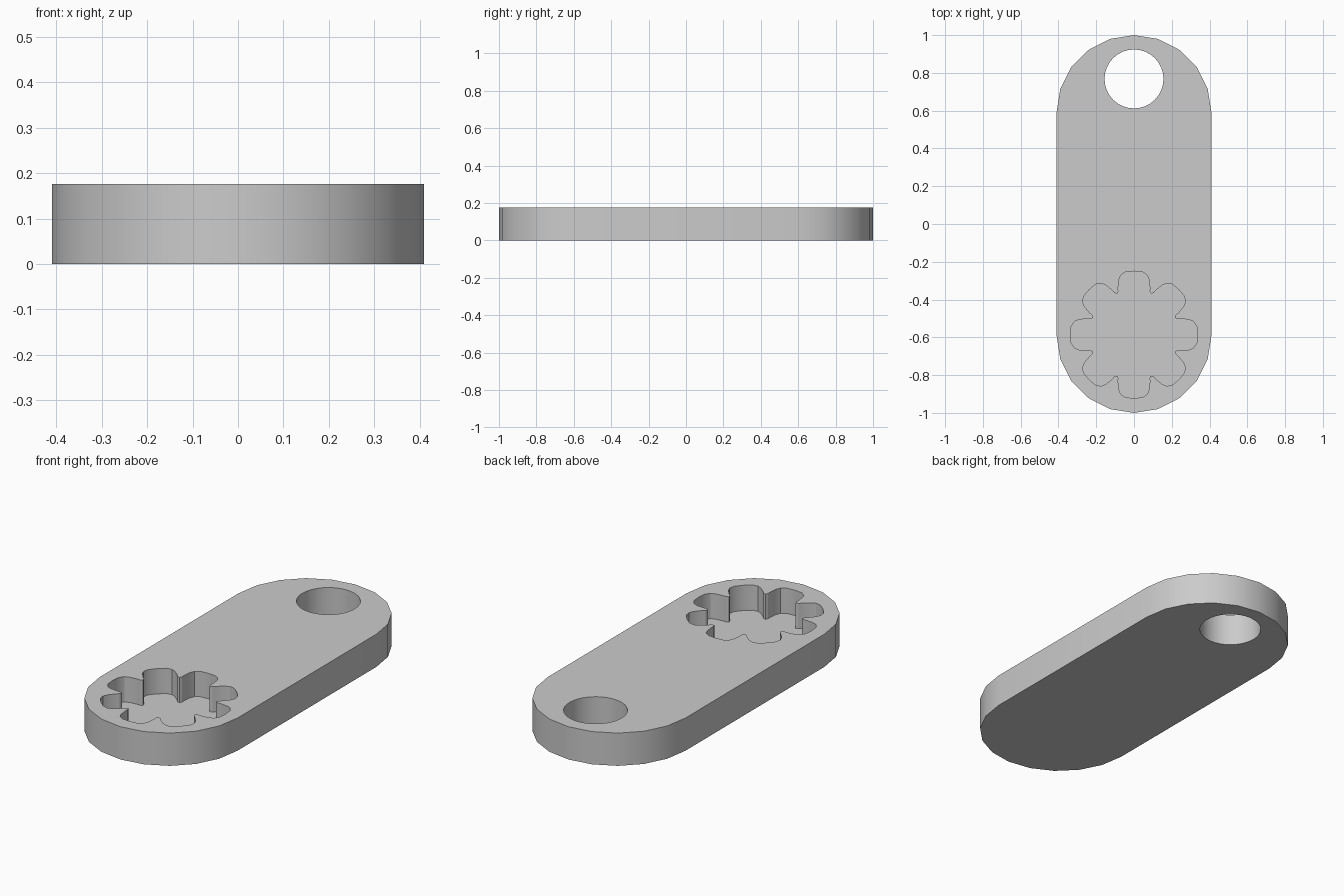
import bpy, bmesh
from math import sin, cos, pi

if "Cube" in bpy.data.objects:
    bpy.data.objects.remove(bpy.data.objects["Cube"], do_unlink=True)

THICK, HALF_WIDTH, END_Y = 0.176, 0.41, 0.59
FLOOR = 0.04

grey = bpy.data.materials.new("plain grey")
grey.use_nodes = True
grey.diffuse_color = (0.6, 0.6, 0.6, 1)
grey.node_tree.nodes["Principled BSDF"].inputs["Base Color"].default_value = (0.6, 0.6, 0.6, 1)


def prism(name, outline, z0, z1):
    """Extrude a counter-clockwise outline between two heights."""
    bm = bmesh.new()
    face = bm.faces.new([bm.verts.new((x, y, z0)) for x, y in outline])
    top = bmesh.ops.extrude_face_region(bm, geom=[face], use_keep_orig=True)["geom"]
    verts = [v for v in top if isinstance(v, bmesh.types.BMVert)]
    bmesh.ops.translate(bm, verts=verts, vec=(0, 0, z1 - z0))
    bmesh.ops.recalc_face_normals(bm, faces=bm.faces)
    mesh = bpy.data.meshes.new(name)
    bm.to_mesh(mesh)
    bm.free()
    mesh.materials.append(grey)
    obj = bpy.data.objects.new(name, mesh)
    bpy.context.collection.objects.link(obj)
    return obj


def arc(cy, radius, start, end, steps):
    return [(radius * cos(start + (end - start) * i / steps),
             cy + radius * sin(start + (end - start) * i / steps))
            for i in range(steps + 1)]


# Link plate with two rounded ends
plate = prism("link_plate",
              arc(END_Y, HALF_WIDTH, 0, pi, 10) + arc(-END_Y, HALF_WIDTH, pi, 2 * pi, 10),
              0, THICK)

# Round through hole
hole = prism("hole_cutter", arc(0.768, 0.156, 0, 2 * pi, 32)[:-1], -0.1, THICK + 0.1)

# Blind splined socket: one lobe profile, mirrored and repeated eight times
half_lobe = [(0.09, 0.217), (0.083, 0.23), (0.084, 0.25), (0.08, 0.29),
             (0.07, 0.315), (0.045, 0.332)]
lobe = half_lobe + [(0, 0.336)] + [(-x, y) for x, y in reversed(half_lobe[1:])]
socket_outline = []
for i in range(8):
    c, s = cos(i * pi / 4), sin(i * pi / 4)
    socket_outline += [(x * c - y * s, x * s + y * c - 0.586) for x, y in lobe]
socket = prism("socket_cutter", socket_outline, FLOOR, THICK + 0.1)

# Cut both openings and discard the cutters
bpy.ops.object.select_all(action='DESELECT')
bpy.context.view_layer.objects.active = plate
plate.select_set(True)
for cutter in (hole, socket):
    cutter.hide_render = True
    mod = plate.modifiers.new(cutter.name, 'BOOLEAN')
    mod.operation, mod.solver, mod.object = 'DIFFERENCE', 'EXACT', cutter
    bpy.ops.object.modifier_apply(modifier=mod.name)
    bpy.data.objects.remove(cutter, do_unlink=True)
bpy.ops.object.shade_smooth_by_angle(angle=pi / 6)
